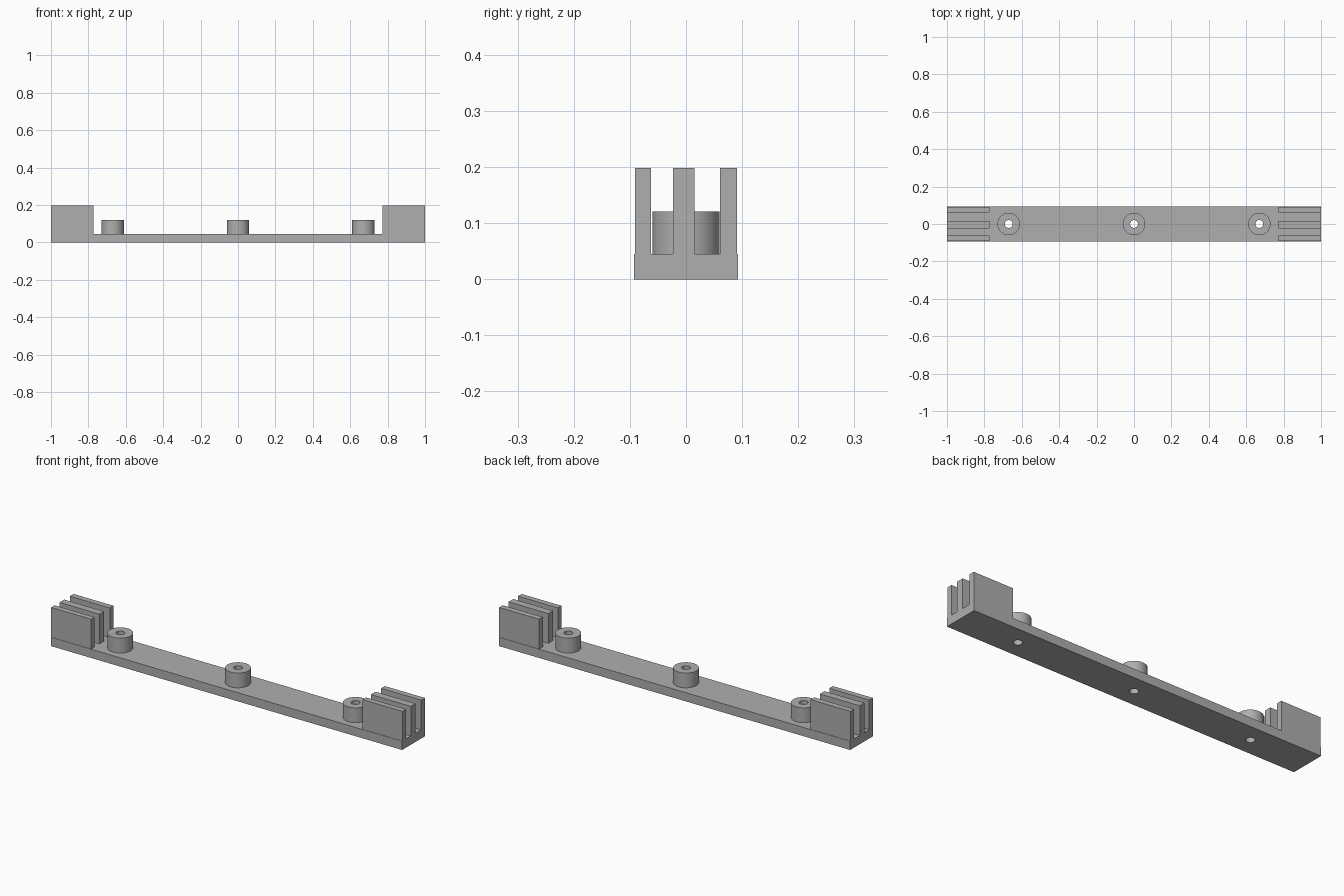
import bpy, bmesh, math
from mathutils import Matrix, Vector

if "Cube" in bpy.data.objects:
    bpy.data.objects.remove(bpy.data.objects["Cube"])

BASE_TOP, FIN_TOP, BOSS_TOP = 0.045, 0.198, 0.121
HALF_WIDTH = 0.093
BOSS_R, HOLE_R, SIDES = 0.06, 0.021, 48
BOSS_X = {"left": -0.67, "middle": 0.0, "right": 0.67}

grey = bpy.data.materials.new("plain grey")
grey.diffuse_color = (0.43, 0.43, 0.43, 1)
grey.use_nodes = True
grey.node_tree.nodes["Principled BSDF"].inputs["Base Color"].default_value = grey.diffuse_color


def finish(name, bm):
    mesh = bpy.data.meshes.new(name)
    bmesh.ops.recalc_face_normals(bm, faces=bm.faces[:])
    bm.to_mesh(mesh)
    bm.free()
    mesh.materials.append(grey)
    obj = bpy.data.objects.new(name, mesh)
    bpy.context.collection.objects.link(obj)
    return obj


def box(name, lo, hi):
    lo, hi = Vector(lo), Vector(hi)
    bm = bmesh.new()
    bmesh.ops.create_cube(bm, size=1, matrix=Matrix.Translation((lo + hi) / 2)
                          @ Matrix.Diagonal((*(hi - lo), 1)))
    return finish(name, bm)


def smooth(obj):
    bpy.ops.object.select_all(action='DESELECT')
    obj.select_set(True)
    bpy.context.view_layer.objects.active = obj
    bpy.ops.object.shade_smooth_by_angle(angle=math.radians(30))


# Long base bar with three screw holes
base = box("base_bar", (-1, -HALF_WIDTH, 0), (1, HALF_WIDTH, BASE_TOP))
bm = bmesh.new()
for x in BOSS_X.values():
    bmesh.ops.create_cone(bm, cap_ends=True, segments=SIDES, radius1=HOLE_R, radius2=HOLE_R,
                          depth=0.2, matrix=Matrix.Translation((x, 0, BASE_TOP / 2)))
cutter = finish("hole_cutter", bm)
cutter.hide_render = True
cutter.hide_set(True)
cut = base.modifiers.new("screw holes", 'BOOLEAN')
cut.operation = 'DIFFERENCE'
cut.solver = 'EXACT'
cut.object = cutter

# Round hollow bosses, continuing each hole upward
for side, x in BOSS_X.items():
    bm = bmesh.new()
    profile = [(BOSS_R, BASE_TOP), (BOSS_R, BOSS_TOP), (HOLE_R, BOSS_TOP), (HOLE_R, BASE_TOP)]
    verts = [bm.verts.new((r, 0, z)) for r, z in profile]
    edges = [bm.edges.new(pair) for pair in zip(verts, verts[1:])]
    bmesh.ops.spin(bm, geom=verts + edges, cent=(0, 0, 0), axis=(0, 0, 1),
                   angle=math.tau, steps=SIDES)
    bmesh.ops.remove_doubles(bm, verts=bm.verts[:], dist=1e-5)
    bmesh.ops.translate(bm, verts=bm.verts[:], vec=(x, 0, 0))
    boss = finish(side + "_boss", bm)
    # the open tube needs its outward direction checked
    top = max(boss.data.polygons, key=lambda p: p.center.z)
    if top.normal.z < 0:
        boss.data.flip_normals()
    smooth(boss)

# Three upright fins at each end
FINS = {"front": (-0.091, -0.062), "middle": (-0.023, 0.015), "back": (0.061, 0.091)}
for side, x0, x1 in (("left", -1, -0.773), ("right", 0.773, 1)):
    for place, (y0, y1) in FINS.items():
        box(f"{side}_{place}_fin", (x0, y0, BASE_TOP), (x1, y1, FIN_TOP))
